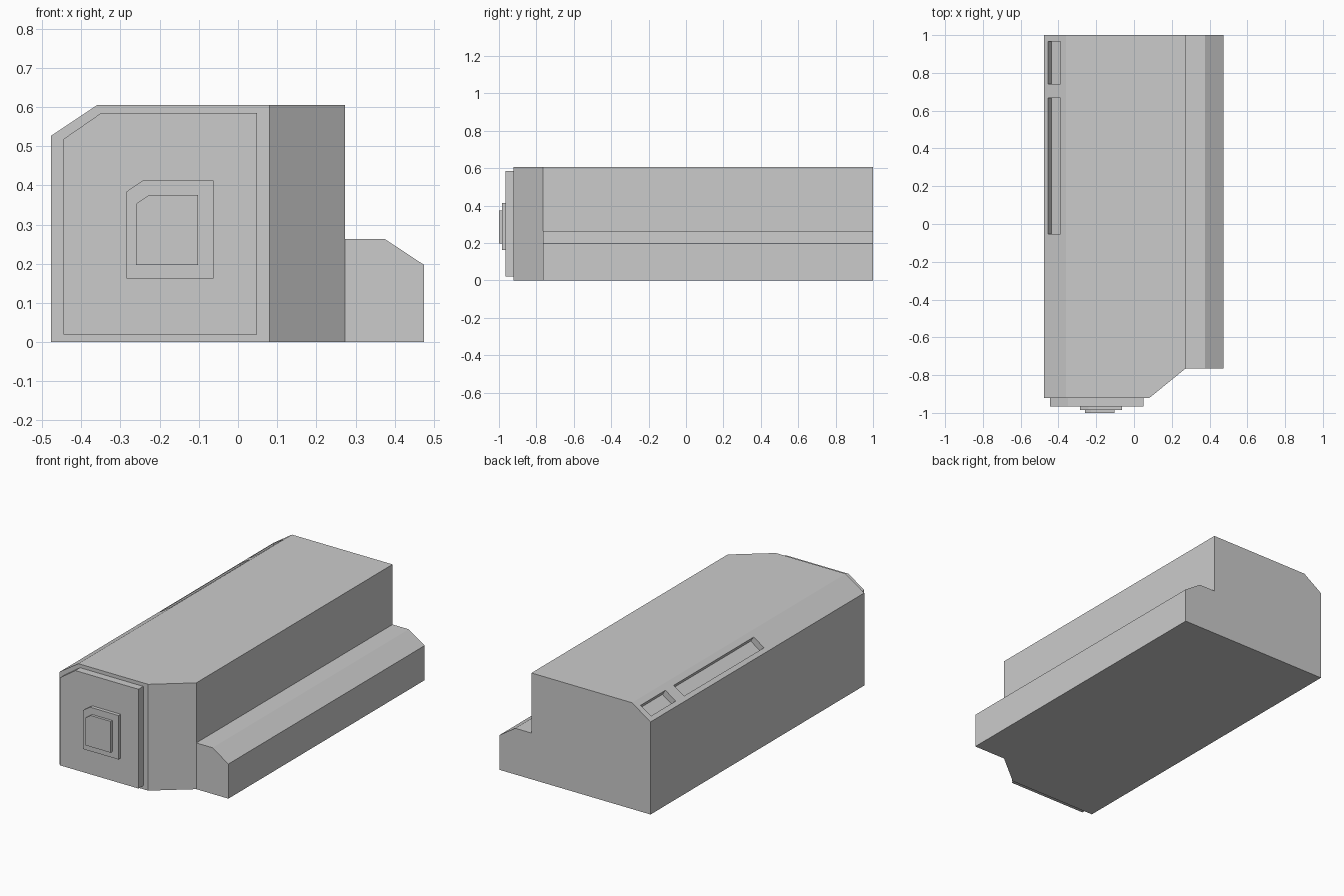
import bpy, bmesh
from mathutils import Vector

if "Cube" in bpy.data.objects:
    bpy.data.objects.remove(bpy.data.objects["Cube"])


def prism(name, profile, y0, y1, cut=None):
    """Extrude an (x, z) profile along y; optionally slice with a plane (point, normal)."""
    bm = bmesh.new()
    face = bm.faces.new([bm.verts.new((x, y0, z)) for x, z in profile])
    ext = bmesh.ops.extrude_face_region(bm, geom=[face])
    new = [v for v in ext["geom"] if isinstance(v, bmesh.types.BMVert)]
    bmesh.ops.translate(bm, verts=new, vec=(0, y1 - y0, 0))
    if cut:
        res = bmesh.ops.bisect_plane(bm, geom=bm.verts[:] + bm.edges[:] + bm.faces[:],
                                     plane_co=cut[0], plane_no=cut[1], clear_outer=True)
        edges = [e for e in res["geom_cut"] if isinstance(e, bmesh.types.BMEdge)]
        bmesh.ops.holes_fill(bm, edges=[e for e in bm.edges if e.is_boundary] or edges)
    bmesh.ops.recalc_face_normals(bm, faces=bm.faces[:])
    mesh = bpy.data.meshes.new(name)
    bm.to_mesh(mesh)
    bm.free()
    obj = bpy.data.objects.new(name, mesh)
    bpy.context.collection.objects.link(obj)
    return obj


def clipped_panel(x0, x1, z0, z1, cx, cz):
    """Rectangle with its upper left corner cut off."""
    return [(x0, z0), (x1, z0), (x1, z1), (x0 + cx, z1), (x0, z1 - cz)]


# Main body with its front corner sliced off
a, b = Vector((0.08, -0.922, 0)), Vector((0.273, -0.765, 0))
d = b - a
body = prism("main_body", clipped_panel(-0.477, 0.273, 0, 0.605, 0.117, 0.078),
             -0.922, 1.0, cut=(a, Vector((d.y, -d.x, 0))))

# Low side step
prism("side_step", [(0.273, 0), (0.475, 0), (0.475, 0.197), (0.375, 0.263), (0.273, 0.263)],
      -0.765, 1.0)

# Stacked front panels
prism("front_panel", clipped_panel(-0.446, 0.049, 0.02, 0.585, 0.097, 0.067), -0.965, -0.922)
prism("front_plate", clipped_panel(-0.285, -0.063, 0.163, 0.413, 0.043, 0.029), -0.985, -0.965)
prism("front_button", clipped_panel(-0.26, -0.102, 0.197, 0.375, 0.032, 0.022), -1.0, -0.985)

# Two slots sunk into the sloped top edge
slope = Vector((0.117, 0.078)).normalized()
inward = Vector((slope.y, -slope.x))
corner = Vector((-0.477, 0.527))
low = corner + slope * (0.022 / slope.x)
high = corner + slope * (0.087 / slope.x)
slot = [low - inward * 0.03, high - inward * 0.03, high + inward * 0.034, low + inward * 0.034]
for name, y0, y1 in (("short_slot", 0.742, 0.965), ("long_slot", -0.052, 0.667)):
    cutter = prism(name + "_cutter", slot, y0, y1)
    cutter.hide_render = True
    mod = body.modifiers.new(name, "BOOLEAN")
    mod.operation = "DIFFERENCE"
    mod.solver = "EXACT"
    mod.object = cutter
    bpy.context.view_layer.objects.active = body
    bpy.ops.object.modifier_apply(modifier=mod.name)
    bpy.data.objects.remove(cutter)
